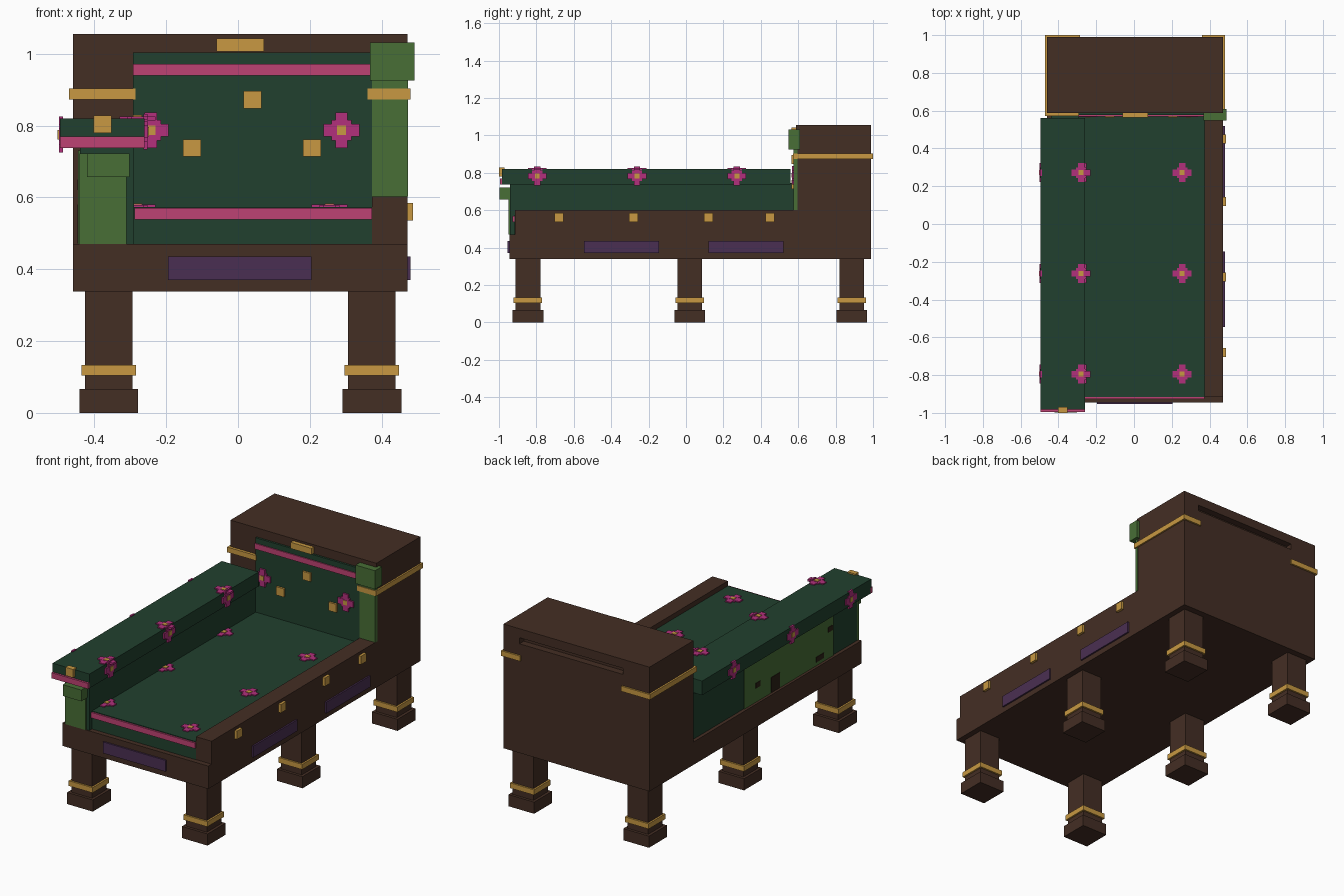
import bpy, bmesh
from mathutils import Vector


def srgb(r, g, b):
    f = lambda c: c / 12.92 if c <= 0.04045 else ((c + 0.055) / 1.055) ** 2.4
    return (f(r / 255), f(g / 255), f(b / 255), 1)


def material(name, *rgb):
    m = bpy.data.materials.new(name)
    m.diffuse_color = srgb(*rgb)
    return m


WOOD = material("dark_wood", 68, 46, 36)
CLOTH = material("dark_green_cloth", 33, 64, 46)
LEAF = material("light_green", 72, 110, 54)
GOLD = material("gold", 200, 153, 66)
PINK = material("pink_trim", 190, 66, 115)
MAGENTA = material("magenta_petal", 178, 48, 124)
PURPLE = material("purple_inlay", 74, 47, 82)
SHADE = material("dark_hole", 44, 32, 22)


def boxes(name, mat, *specs):
    """One object made of boxes given as (x0, x1, y0, y1, z0, z1)."""
    bm = bmesh.new()
    for x0, x1, y0, y1, z0, z1 in specs:
        verts = bmesh.ops.create_cube(bm, size=1)["verts"]
        for v in verts:
            v.co = Vector(((x0 + x1) / 2 + v.co.x * (x1 - x0),
                           (y0 + y1) / 2 + v.co.y * (y1 - y0),
                           (z0 + z1) / 2 + v.co.z * (z1 - z0)))
    mesh = bpy.data.meshes.new(name)
    bm.to_mesh(mesh)
    bm.free()
    mesh.materials.append(mat)
    ob = bpy.data.objects.new(name, mesh)
    bpy.context.collection.objects.link(ob)
    return ob


def flower(center, axis):
    """Cross-shaped flower lying on a face whose normal is the given axis."""
    u, v = [a for a in range(3) if a != axis]

    def slab(hu, hv, thick):
        half = [0, 0, 0]
        half[u], half[v], half[axis] = hu, hv, thick
        return [c + s * h for c, h in zip(center, half) for s in (-1, 1)]

    boxes("flower_petals", MAGENTA, slab(0.05, 0.017, 0.006),
          slab(0.017, 0.05, 0.0055), slab(0.028, 0.028, 0.005))
    boxes("flower_heart", GOLD, slab(0.013, 0.013, 0.009))


# Frame: base, raised side rail and tall headboard
boxes("base_frame", WOOD, (-0.46, 0.472, -0.945, 0.6, 0.338, 0.47))
boxes("side_rail", WOOD, (0.373, 0.472, -0.915, 0.6, 0.47, 0.602))
headboard = boxes("headboard", WOOD, (-0.46, 0.472, 0.588, 0.99, 0.338, 1.055))
slot = boxes("slot_cutter", WOOD, (-0.29, 0.37, 0.95, 1.05, 0.968, 1.003))
slot.hide_render = True
slot.hide_viewport = True
cut = headboard.modifiers.new("slot", "BOOLEAN")
cut.operation = "DIFFERENCE"
cut.solver = "EXACT"
cut.object = slot

# Legs with feet and gold rings
for y in (-0.845, 0.02, 0.887):
    for x in (-0.36, 0.373):
        def ring(h, z0, z1):
            return (x - h, x + h, y - h, y + h, z0, z1)
        boxes("leg", WOOD, ring(0.066, 0.06, 0.34))
        boxes("foot", WOOD, ring(0.082, 0, 0.067))
        boxes("leg_ring", GOLD, ring(0.076, 0.104, 0.134))

# Upholstery: seat and headboard pad with pink trim
boxes("seat", CLOTH, (-0.29, 0.373, -0.917, 0.588, 0.46, 0.574))
boxes("seat_trim", PINK, (-0.288, 0.373, -0.927, -0.91, 0.538, 0.57))
boxes("headboard_pad", CLOTH, (-0.293, 0.373, 0.576, 0.6, 0.56, 1.003))
boxes("headboard_trim", PINK, (-0.293, 0.37, 0.57, 0.58, 0.94, 0.972))

# Arm rest on a padded wall
boxes("arm_wall", CLOTH, (-0.44, -0.29, -0.94, 0.588, 0.465, 0.745))
boxes("arm_rest", CLOTH, (-0.495, -0.26, -0.983, 0.56, 0.738, 0.82))
boxes("arm_trim", PINK, (-0.495, -0.26, -0.995, -0.975, 0.738, 0.77))
boxes("arm_stud", GOLD, (-0.402, -0.352, -1.0, -0.97, 0.78, 0.828))

# Light green posts and side panel
boxes("arm_post", LEAF, (-0.441, -0.31, -0.948, -0.93, 0.47, 0.722))
boxes("arm_post_cap", LEAF, (-0.42, -0.302, -0.998, -0.93, 0.657, 0.722))
boxes("headboard_post", LEAF, (0.373, 0.473, 0.576, 0.595, 0.602, 0.94))
boxes("headboard_post_cap", LEAF, (0.367, 0.491, 0.548, 0.61, 0.925, 1.032))
boxes("arm_side_panel", LEAF, (-0.445, -0.43, -0.71, 0.1, 0.47, 0.73))
boxes("panel_holes", SHADE,
      (-0.447, -0.44, -0.22, -0.14, 0.472, 0.56),
      (-0.447, -0.44, -0.04, 0.0, 0.55, 0.58),
      (-0.447, -0.44, -0.62, -0.55, 0.49, 0.52),
      (-0.447, -0.44, -0.70, -0.66, 0.62, 0.65))

# Gold bands wrapping the headboard corners
boxes("headboard_bands", GOLD,
      (-0.47, -0.285, 0.572, 1.0, 0.873, 0.903),
      (0.36, 0.481, 0.572, 1.0, 0.873, 0.903))

# Gold studs on headboard and rail
boxes("headboard_crest", GOLD, (-0.06, 0.073, 0.565, 0.6, 1.007, 1.043))
for x, z in ((-0.128, 0.738), (0.04, 0.872), (0.206, 0.738)):
    boxes("headboard_stud", GOLD,
          (x - 0.025, x + 0.025, 0.565, 0.59, z - 0.024, z + 0.024))
for y in (-0.68, -0.28, 0.12, 0.45):
    boxes("rail_stud", GOLD,
          (0.46, 0.487, y - 0.024, y + 0.024, 0.536, 0.584))

# Purple inlays
boxes("front_inlay", PURPLE, (-0.195, 0.205, -0.954, -0.94, 0.37, 0.435))
boxes("side_inlays", PURPLE,
      (0.465, 0.481, -0.545, -0.145, 0.37, 0.435),
      (0.465, 0.481, 0.12, 0.52, 0.37, 0.435))

# Flowers on the headboard, seat and arm rest
for x in (-0.243, 0.288):
    flower((x, 0.572, 0.787), 1)
for y in (-0.795, -0.262, 0.272):
    flower((0.255, y, 0.574), 2)
    flower((-0.28, y, 0.574), 2)
    flower((-0.28, y, 0.82), 2)
    flower((-0.257, y, 0.783), 0)
    flower((-0.493, y, 0.775), 0)
